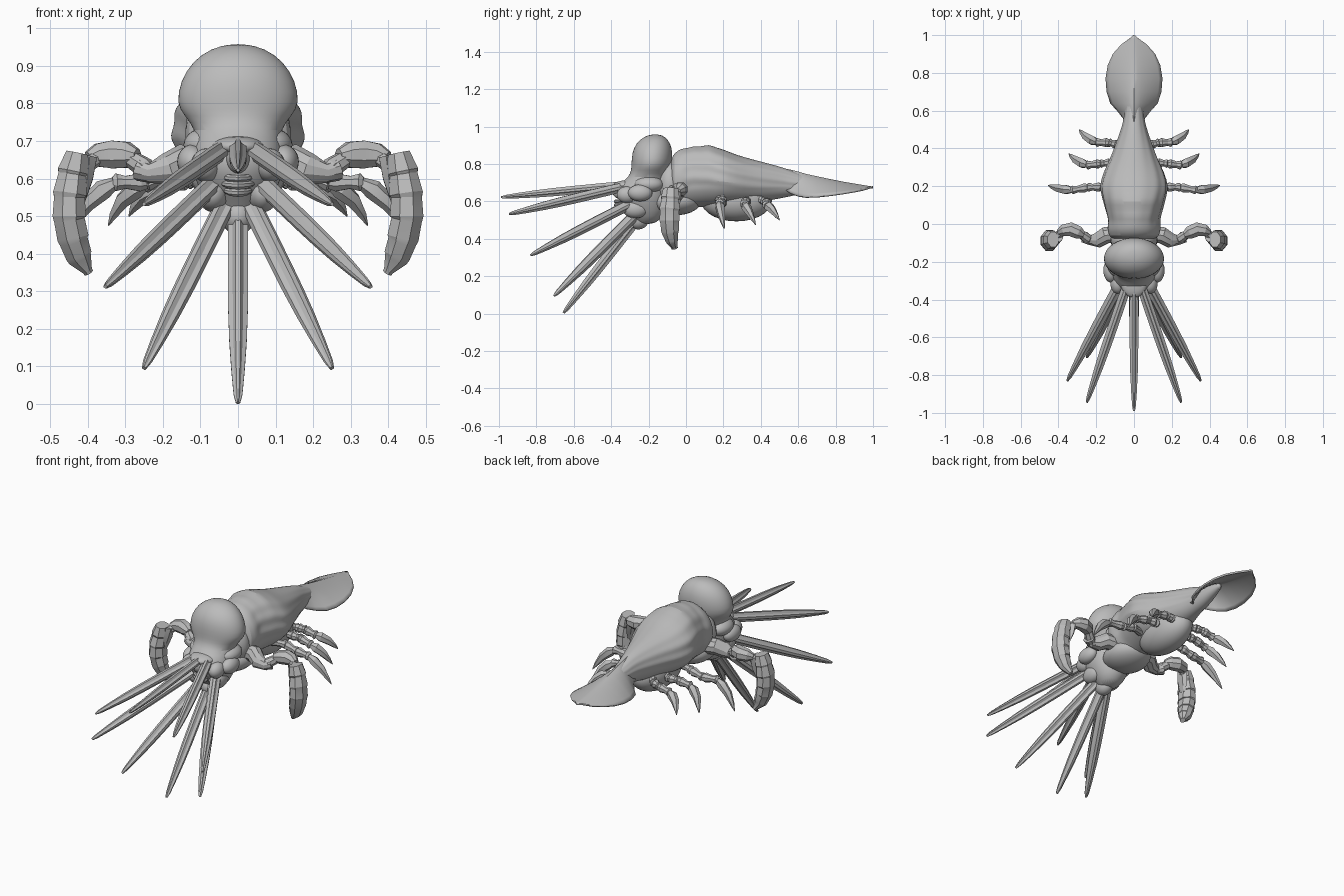
import bpy, bmesh, math
from mathutils import Vector

cube = bpy.data.objects.get("Cube")
if cube:
    bpy.data.objects.remove(cube, do_unlink=True)

grey = bpy.data.materials.new("clay grey")
grey.use_nodes = True
grey.diffuse_color = (0.5, 0.5, 0.5, 1)
bsdf = grey.node_tree.nodes["Principled BSDF"]
bsdf.inputs["Base Color"].default_value = (0.5, 0.5, 0.5, 1)
bsdf.inputs["Roughness"].default_value = 0.7


def finish(name, bm, angle=35, mirror=False, subdiv=0):
    bmesh.ops.recalc_face_normals(bm, faces=bm.faces)
    me = bpy.data.meshes.new(name)
    bm.to_mesh(me)
    bm.free()
    me.materials.append(grey)
    ob = bpy.data.objects.new(name, me)
    bpy.context.collection.objects.link(ob)
    if subdiv:
        ob.modifiers.new("Smooth", 'SUBSURF').levels = subdiv
        ob.modifiers["Smooth"].render_levels = subdiv
    if mirror:
        ob.modifiers.new("Mirror", 'MIRROR')
    bpy.ops.object.select_all(action='DESELECT')
    ob.select_set(True)
    bpy.context.view_layer.objects.active = ob
    bpy.ops.object.shade_smooth_by_angle(angle=math.radians(angle))
    return ob


def skin(bm, rings):
    """Join rings of points into a closed, capped skin."""
    vs = [[bm.verts.new(p) for p in r] for r in rings]
    n = len(vs[0])
    for a, b in zip(vs, vs[1:]):
        for i in range(n):
            j = (i + 1) % n
            bm.faces.new((a[i], a[j], b[j], b[i]))
    bm.faces.new(vs[0][::-1])
    bm.faces.new(vs[-1])


def tube(bm, pts, radii, sides=8, ref=(0, 0, 1), groove=1.0):
    """Sweep an ellipse along pts; each radius is one number or (side, up)."""
    pts = [Vector(p) for p in pts]
    rings = []
    for k, (p, r) in enumerate(zip(pts, radii)):
        t = (pts[min(k + 1, len(pts) - 1)] - pts[max(k - 1, 0)]).normalized()
        side = t.cross(Vector(ref)).normalized()
        up = side.cross(t)
        ra, rb = r if isinstance(r, tuple) else (r, r)
        ring = []
        for i in range(sides):
            a = 2 * math.pi * (i + 0.5) / sides
            g = groove if i % 3 == 1 else 1
            ring.append(p + side * ra * g * math.cos(a) + up * rb * g * math.sin(a))
        rings.append(ring)
    skin(bm, rings)


def ball(name, centre, radii, mirror=False):
    bm = bmesh.new()
    bmesh.ops.create_uvsphere(bm, u_segments=24, v_segments=14, radius=1)
    bmesh.ops.scale(bm, vec=radii, verts=bm.verts)
    bmesh.ops.translate(bm, vec=centre, verts=bm.verts)
    return finish(name, bm, 60, mirror)


# Domed head narrowing into the face: (z, centre y, half width, half depth)
head = [(0.958, -.165, .02, .02), (.947, -.168, .072, .056), (.912, -.175, .122, .092),
        (.86, -.18, .154, .109), (.80, -.183, .165, .109), (.768, -.19, .144, .103),
        (.73, -.20, .112, .105), (.69, -.23, .118, .13), (.64, -.235, .128, .14),
        (.58, -.225, .108, .125), (.52, -.205, .078, .085), (.475, -.22, .04, .05)]
bm = bmesh.new()
skin(bm, [[(w * math.cos(a), y + d * math.sin(a), z)
           for a in (2 * math.pi * i / 32 for i in range(32))] for z, y, w, d in head])
finish("head", bm, 50, subdiv=1)
ball("neck", (0, -.085, .69), (.125, .08, .13))

# Wrinkled carapace narrowing to the tail: (y, half width, top, bottom)
body = [(-.088, .10, .81, .60), (-.065, .135, .86, .58), (-.02, .143, .885, .56),
        (.01, .135, .884, .56), (.04, .14, .897, .57), (.08, .152, .892, .57),
        (.12, .162, .906, .57), (.16, .172, .888, .57), (.20, .18, .878, .575),
        (.27, .162, .848, .58), (.35, .122, .826, .59), (.45, .086, .80, .605),
        (.53, .058, .778, .622), (.59, .05, .752, .632), (.66, .036, .73, .66), (.74, .012, .715, .69)]
bm = bmesh.new()
rings = []
for y, w, top, bot in body:
    mid = bot + 0.5 * (top - bot)
    ring = []
    for i in range(48):
        a = 2 * math.pi * i / 48
        s = math.sin(a)
        # folds run lengthways over the flanks and fade out on the spine
        depth = 0.035 * max(0, math.cos(a) ** 2) if s > -0.3 and 0 < y < .6 else 0
        fold = 1 + depth * math.cos(13 * a + 9 * y)
        ring.append((w * math.cos(a) * fold, y, mid + s * fold * (top - bot) / 2))
    rings.append(ring)
skin(bm, rings)
finish("carapace", bm, 40, subdiv=1)
ball("belly", (0, .27, .605), (.105, .19, .112))
ball("chest", (0, -.06, .60), (.125, .14, .075))

# Arched leaf-shaped tail: (y, half width, ridge height, edge height)
tail = [(.53, .045, .776, .66), (.56, .054, .77, .64), (.60, .085, .76, .625), (.64, .122, .748, .62),
        (.70, .142, .735, .622), (.77, .148, .72, .63), (.84, .137, .706, .64),
        (.90, .11, .696, .65), (.95, .066, .688, .66), (.98, .025, .683, .67), (1.0, .003, .68, .675)]
bm = bmesh.new()
rows = []
for y, w, hi, lo in tail:
    rows.append([bm.verts.new((w * u, y, hi - 0.006 - (hi - lo - 0.008) * abs(u) ** 1.25))
                 for u in (i / 8 - 1 for i in range(17))])
for a, b in zip(rows, rows[1:]):
    for i in range(16):
        bm.faces.new((a[i], a[i + 1], b[i + 1], b[i]))
leaf = finish("tail_fin", bm, 40)
solid = leaf.modifiers.new("Thickness", 'SOLIDIFY')
solid.thickness = 0.01
solid.offset = 0

# Long grooved tentacles: base, tip, size
spread = [("top_tentacle", (0, -.34, .685), (0, -.99, .622), .85, False),
          ("upper_tentacles", (.035, -.32, .68), (.25, -.945, .532), .95, True),
          ("middle_tentacles", (.04, -.25, .61), (.353, -.83, .312), 1, True),
          ("lower_tentacles", (.02, -.24, .56), (.25, -.705, .095), 1.05, True),
          ("bottom_tentacle", (0, -.23, .545), (0, -.655, .003), 1.0, False)]
for name, base, tip, size, pair in spread:
    a, b = Vector(base), Vector(tip)
    steps = (0, .12, .25, .4, .55, .7, .85, .96, 1)
    girth = (.025, .028, .028, .028, .027, .024, .018, .012, .006)
    bm = bmesh.new()
    tube(bm, [a.lerp(b, t) for t in steps], [g * size for g in girth], 12, groove=.72)
    finish(name, bm, 25, pair)

# Lumpy face: eyes, cheeks, snout, jaw and ridged lips
ball("eyes", (.122, -.245, .645), (.04, .065, .045), True)
ball("temples", (.085, -.20, .69), (.06, .08, .045), True)
ball("cheeks", (.085, -.315, .635), (.04, .055, .045), True)
ball("jowls", (.065, -.27, .56), (.042, .07, .05), True)
ball("brow", (0, -.31, .685), (.07, .08, .028))
ball("snout", (0, -.352, .655), (.032, .042, .042))
ball("jaw", (0, -.255, .50), (.045, .055, .05))
bm = bmesh.new()
for z, r in ((.605, .036), (.587, .038), (.567, .03)):
    tube(bm, [(-r, -.33, z), (-r * .6, -.362, z - .004), (0, -.375, z - .006),
              (r * .6, -.362, z - .004), (r, -.33, z)], [.008, .01, .011, .01, .008], 8)
finish("lips", bm, 40)

# Clawed front arms, with a knobbly elbow
bm = bmesh.new()
tube(bm, [(.09, -.05, .64), (.15, -.06, .645), (.19, -.085, .625), (.235, -.085, .615), (.262, -.07, .625)],
     [.045, .046, .042, .027, .032], 10)
tube(bm, [(.225, -.085, .60), (.25, -.075, .63), (.285, -.05, .652), (.30, -.045, .658)],
     [.022, .028, .024, .02], 8)
tube(bm, [(.268, -.06, .66), (.295, -.045, .663), (.335, -.028, .664), (.375, -.034, .662), (.40, -.045, .655)],
     [.02, .037, .040, .033, .018], 8)
tube(bm, [(.375, -.04, .655), (.40, -.06, .64), (.43, -.08, .62)], [.02, .024, .028], 8)
finish("front_arms", bm, 25, True)

# Segmented claws: each plate flares, then steps in at the next one
path = [(.428, -.082, .668), (.44, -.084, .61), (.449, -.088, .55), (.449, -.088, .49),
        (.438, -.084, .435), (.422, -.074, .39), (.398, -.06, .35)]
size = [(.034, .046), (.044, .052), (.047, .058), (.047, .057), (.044, .05), (.037, .036), (.014, .018)]
pts, radii = [], []
for (p, q), (r, s) in zip(zip(path, path[1:]), zip(size, size[1:])):
    pts += [p, Vector(p).lerp(Vector(q), .85)]
    radii += [(r[0] * .94, r[1] * .94), (s[0] * 1.03, s[1] * 1.03)]
bm = bmesh.new()
tube(bm, pts + [path[-1]], radii + [size[-1]], 8, (0, 1, 0))
finish("front_claws", bm, 20, True)
bm = bmesh.new()
tube(bm, [(.395, -.06, .655), (.402, -.07, .60), (.412, -.078, .54)],
     [(.022, .036), (.018, .04), (.006, .025)], 6, (0, 1, 0))
finish("claw_thumbs", bm, 20, True)

# Three pairs of small walking legs: joints, then a pointed claw
legs = [("front_legs", [(.08, .17, .62), (.17, .195, .61), (.24, .195, .59), (.325, .18, .59), (.455, .205, .452)]),
        ("middle_legs", [(.06, .30, .61), (.12, .325, .60), (.175, .32, .60), (.245, .312, .585), (.345, .372, .475)]),
        ("rear_legs", [(.05, .39, .61), (.09, .42, .60), (.13, .43, .595), (.195, .432, .58), (.29, .50, .50)])]
for name, joints in legs:
    j = [Vector(p) for p in joints]
    bm = bmesh.new()
    for a, b in zip(j[:3], j[1:4]):
        tube(bm, [a, a.lerp(b, .25), a.lerp(b, .7), b, b + (b - a) * .12],
             [.018, .026, .018, .025, .014], 8)
    a, b = j[3], j[4]
    bow = Vector((.012, -.004, .012))
    tube(bm, [a, a.lerp(b, .2) + bow * .7, a.lerp(b, .5) + bow, a.lerp(b, .8) + bow * .5, b],
         [.015, .027, .022, .012, .002], 6)
    finish(name, bm, 25, True)
